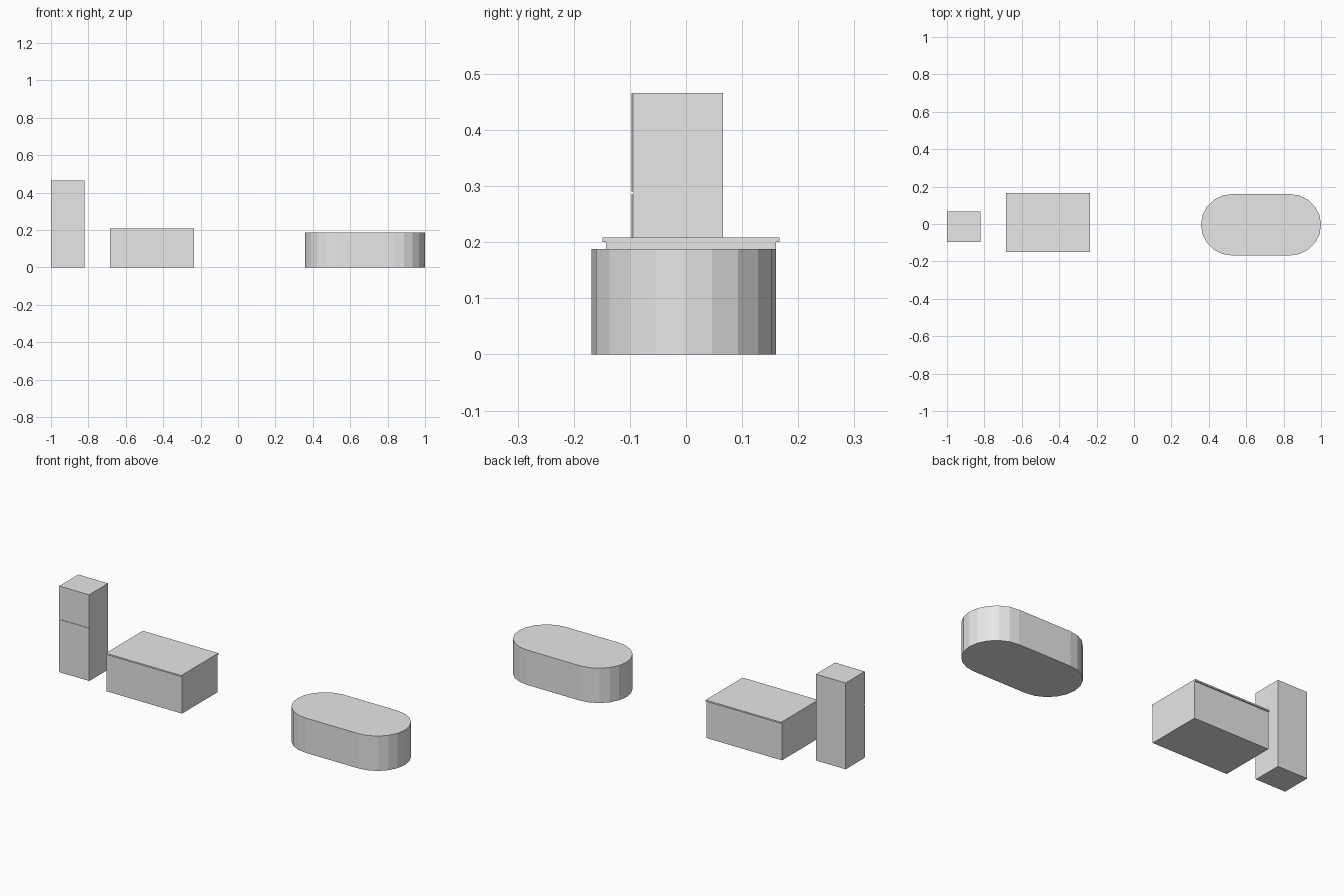
import bpy
import bmesh
from math import sin, cos, pi

cube = bpy.data.objects.get("Cube")
if cube:
    bpy.data.objects.remove(cube, do_unlink=True)

# Single plain material
grey = bpy.data.materials.new("light_grey")
grey.use_nodes = True
colour = (0.8, 0.8, 0.8, 1)
grey.diffuse_color = colour
grey.node_tree.nodes["Principled BSDF"].inputs["Base Color"].default_value = colour


def prism(name, outline, z0, z1):
    """Extrude a flat outline from z0 up to z1."""
    bm = bmesh.new()
    base = bm.faces.new([bm.verts.new((x, y, z0)) for x, y in outline])
    top = bmesh.ops.extrude_face_region(bm, geom=[base], use_keep_orig=True)
    verts = [v for v in top["geom"] if isinstance(v, bmesh.types.BMVert)]
    bmesh.ops.translate(bm, verts=verts, vec=(0, 0, z1 - z0))
    bmesh.ops.recalc_face_normals(bm, faces=bm.faces)
    mesh = bpy.data.meshes.new(name)
    bm.to_mesh(mesh)
    bm.free()
    mesh.materials.append(grey)
    obj = bpy.data.objects.new(name, mesh)
    bpy.context.collection.objects.link(obj)
    return obj


def box(name, x, y, z):
    outline = [(x[0], y[0]), (x[1], y[0]), (x[1], y[1]), (x[0], y[1])]
    return prism(name, outline, *z)


# Tall cabinet with two thin doors on its front
tall_x = (-1, -0.822)
box("tall_cabinet_body", tall_x, (-0.094, 0.066), (0, 0.466))
box("lower_door", tall_x, (-0.097, -0.0945), (0.004, 0.286))
box("upper_door", tall_x, (-0.097, -0.0945), (0.29, 0.466))

# Counter with a slightly overhanging top
counter_x = (-0.685, -0.234)
box("counter_body", counter_x, (-0.143, 0.16), (0, 0.2))
box("counter_top", counter_x, (-0.149, 0.167), (0.2, 0.208))

# Island with faceted round ends
radius, centre_y, steps = 0.164, -0.004, 10
island = []
for centre_x, start in ((1 - radius, -pi / 2), (0.358 + radius, pi / 2)):
    for i in range(steps + 1):
        a = start + pi * i / steps
        island.append((centre_x + radius * cos(a), centre_y + radius * sin(a)))
prism("island", island, 0, 0.188)
